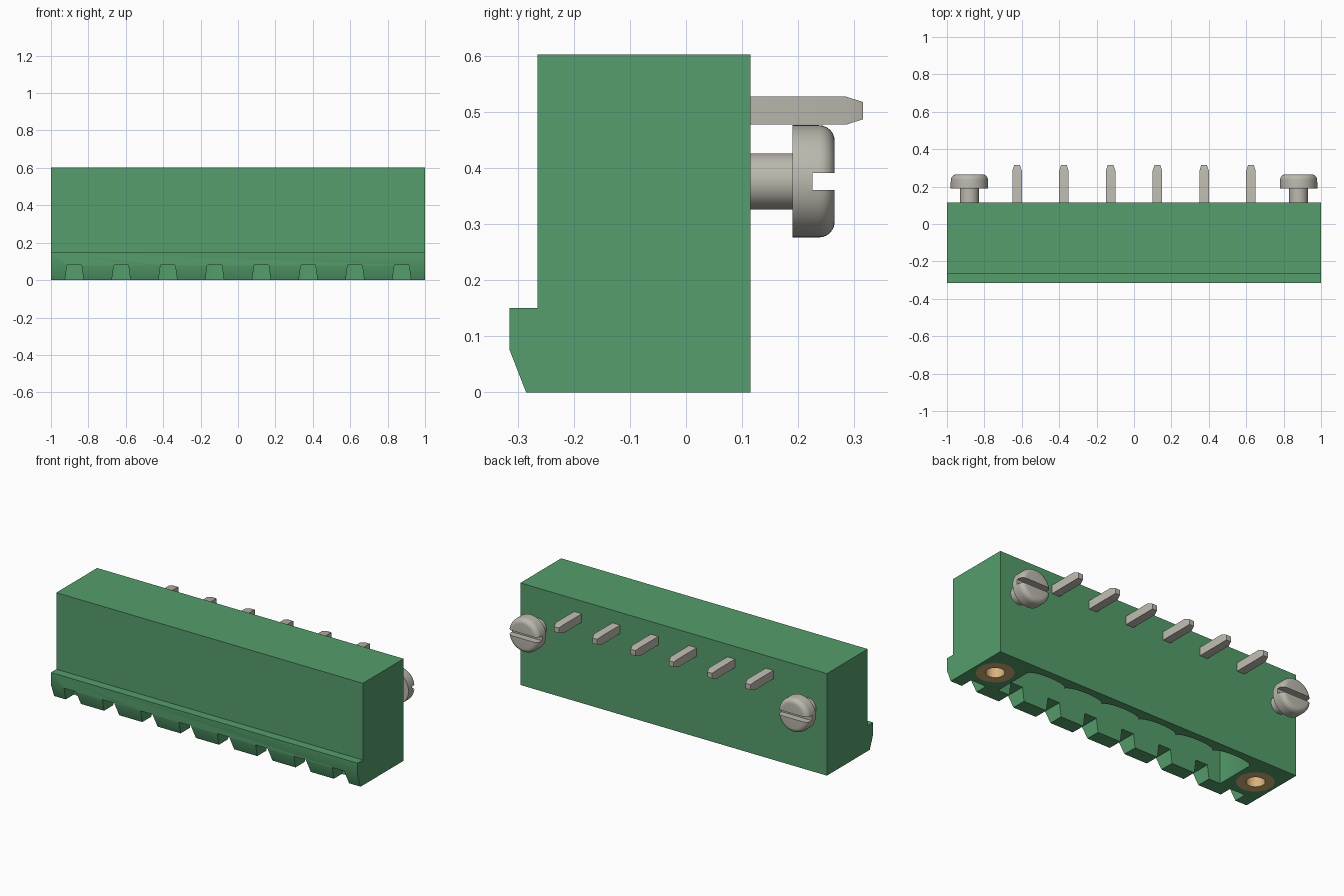
import bpy, bmesh
from math import radians, pi, sin, cos
from mathutils import Matrix, Vector

cube = bpy.data.objects.get("Cube")
if cube:
    bpy.data.objects.remove(cube, do_unlink=True)


def material(name, rgb):
    m = bpy.data.materials.new(name)
    m.use_nodes = True
    m.diffuse_color = (*rgb, 1)
    node = next(n for n in m.node_tree.nodes if n.type == 'BSDF_PRINCIPLED')
    node.inputs["Base Color"].default_value = (*rgb, 1)
    node.inputs["Roughness"].default_value = 0.6
    return m


GREEN = material("green plastic", (0.09, 0.34, 0.15))
STEEL = material("tinned metal", (0.50, 0.48, 0.42))
BRASS = material("brass", (0.68, 0.45, 0.20))


def shade(mesh):
    mesh.shade_smooth()
    mesh.set_sharp_from_angle(angle=radians(32))


def finish(bm, name, mat):
    bmesh.ops.remove_doubles(bm, verts=bm.verts, dist=1e-5)
    bmesh.ops.recalc_face_normals(bm, faces=bm.faces)
    mesh = bpy.data.meshes.new(name)
    bm.to_mesh(mesh)
    bm.free()
    mesh.materials.append(mat)
    shade(mesh)
    obj = bpy.data.objects.new(name, mesh)
    bpy.context.collection.objects.link(obj)
    return obj


def prism(name, outline, axis, lo, hi, mat):
    """Extrude a closed outline along an axis from lo to hi."""
    place = {'X': lambda a, b, d: (d, a, b),
             'Y': lambda a, b, d: (a, d, b),
             'Z': lambda a, b, d: (a, b, d)}[axis]
    bm = bmesh.new()
    face = bm.faces.new([bm.verts.new(place(a, b, lo)) for a, b in outline])
    out = bmesh.ops.extrude_face_region(bm, geom=[face])
    moved = [v for v in out["geom"] if isinstance(v, bmesh.types.BMVert)]
    bmesh.ops.translate(bm, verts=moved, vec=Vector(place(0, 0, hi - lo)))
    return finish(bm, name, mat)


def lathe(name, profile, centre, axis, mat, steps=48):
    """Turn a (radius, height) profile around the Z or Y axis."""
    bm = bmesh.new()
    verts = [bm.verts.new((r, 0, h)) for r, h in profile]
    edges = [bm.edges.new(pair) for pair in zip(verts, verts[1:])]
    bmesh.ops.spin(bm, geom=verts + edges, cent=(0, 0, 0), axis=(0, 0, 1),
                   angle=2 * pi, steps=steps)
    turn = Matrix.Rotation(-pi / 2, 4, 'X') if axis == 'Y' else Matrix()
    bmesh.ops.transform(bm, verts=bm.verts,
                        matrix=Matrix.Translation(centre) @ turn)
    return finish(bm, name, mat)


def cut(obj, cutters):
    """Subtract the cutters, apply the result and remove them."""
    for c in cutters:
        c.hide_render = True
        mod = obj.modifiers.new("cut", 'BOOLEAN')
        mod.operation, mod.solver, mod.object = 'DIFFERENCE', 'EXACT', c
    graph = bpy.context.evaluated_depsgraph_get()
    mesh = bpy.data.meshes.new_from_object(obj.evaluated_get(graph))
    obj.modifiers.clear()
    obj.data = mesh
    shade(mesh)
    for c in cutters:
        bpy.data.objects.remove(c, do_unlink=True)


PITCH = 0.25
PINS = [(i - 2.5) * PITCH for i in range(6)]
SCREW_X = 0.88
INSERT_Y = -0.07

# Housing with a chamfered lip along the lower front
housing = prism("housing", [(-0.265, 0.602), (0.115, 0.602), (0.115, 0),
                            (-0.285, 0), (-0.315, 0.077), (-0.315, 0.15),
                            (-0.265, 0.15)], 'X', -1, 1, GREEN)

# Socket opening underneath, its rear wall scalloped around each pin
socket = [(-0.75, -0.2), (0.75, -0.2)]
for x in reversed(PINS):
    socket += [(x + PITCH / 2 * cos(pi * k / 10), 0.035 + 0.035 * sin(pi * k / 10))
               for k in range(10)]
socket.append((-0.75, 0.035))
cutters = [prism("socket_cutter", socket, 'Z', -0.1, 0.42, GREEN)]

# Tapered notches in the lip
for i in range(8):
    x = (i - 3.5) * PITCH
    back = -0.21 if i in (0, 7) else -0.15
    cutters.append(prism("notch_cutter", [(x - 0.055, -0.04), (x + 0.055, -0.04),
                                          (x + 0.039, 0.08), (x - 0.039, 0.08)],
                         'Y', -0.4, back, GREEN))

# Bores for the threaded inserts
for x in (-SCREW_X, SCREW_X):
    cutters.append(lathe("bore_cutter", [(0, -0.1), (0.1, -0.1), (0.1, 0.3), (0, 0.3)],
                         (x, INSERT_Y, 0), 'Z', GREEN))
cut(housing, cutters)

# Threaded inserts and mounting screws on both ends
for side, x in (("right", -SCREW_X), ("left", SCREW_X)):
    lathe(side + "_insert", [(0.05, 0), (0.1, 0), (0.1, 0.3), (0, 0.3),
                             (0, 0.28), (0.05, 0.28), (0.05, 0)],
          (x, INSERT_Y, 0), 'Z', BRASS)
    rim = [(0.072 + 0.028 * cos(a), 0.237 + 0.028 * sin(a))
           for a in (pi / 2 * k / 6 for k in range(7))]
    screw = lathe(side + "_screw", [(0, 0.1), (0.05, 0.1), (0.05, 0.19), (0.1, 0.19)]
                  + rim + [(0, 0.265)], (x, 0, 0.376), 'Y', STEEL)
    slot = prism("slot_cutter", [(0.225, 0.361), (0.3, 0.361), (0.3, 0.391),
                                 (0.225, 0.391)], 'X', x - 0.15, x + 0.15, STEEL)
    cut(screw, [slot])


def add_bar(bm, start, tip, half, taper):
    """Square bar with a pointed end: start and tip are points on its axis."""
    start, tip = Vector(start), Vector(tip)
    along = (tip - start).normalized()
    u = Vector((1, 0, 0))
    v = along.cross(u)
    rings = []
    for p, h in ((start, half), (tip - along * 0.03, half), (tip, half * taper)):
        rings.append([bm.verts.new(p + u * a * h + v * b * h)
                      for a, b in ((-1, -1), (1, -1), (1, 1), (-1, 1))])
    for lower, upper in zip(rings, rings[1:]):
        for k in range(4):
            n = (k + 1) % 4
            bm.faces.new((lower[k], lower[n], upper[n], upper[k]))
    bm.faces.new(rings[0])
    bm.faces.new(rings[-1])


# Angled contact pins: solder leg to the rear, contact leg down into the socket
for number, x in enumerate(PINS, 1):
    bm = bmesh.new()
    add_bar(bm, (x, -0.095, 0.502), (x, 0.315, 0.502), 0.025, 0.62)
    add_bar(bm, (x, INSERT_Y, 0.48), (x, INSERT_Y, 0.13), 0.025, 0.62)
    finish(bm, f"contact_pin_{number}", STEEL)
